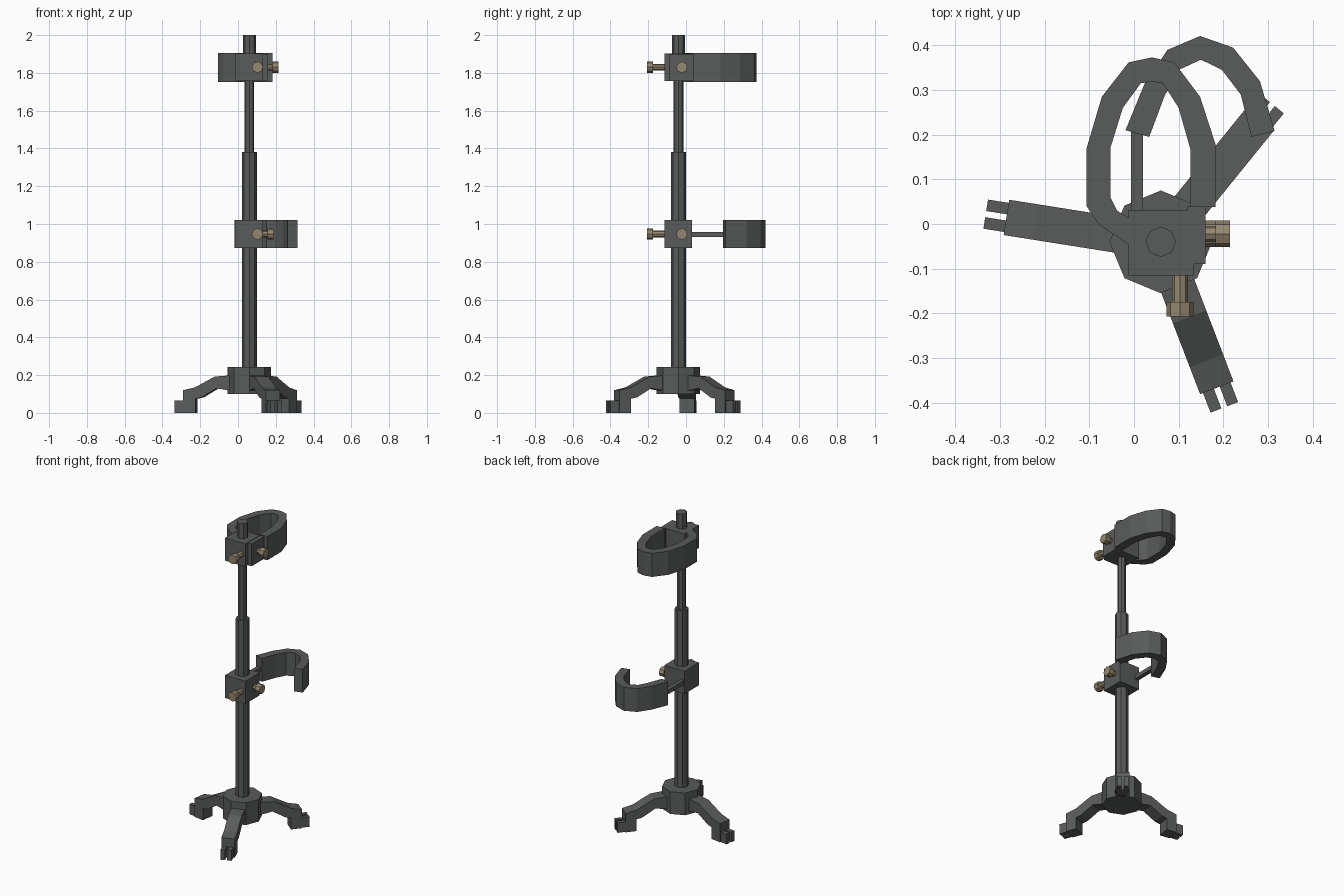
import bpy, bmesh
from math import radians, pi
from mathutils import Matrix, Vector

if "Cube" in bpy.data.objects:
    bpy.data.objects.remove(bpy.data.objects["Cube"])


def material(name, rgb):
    m = bpy.data.materials.new(name)
    m.diffuse_color = (*rgb, 1)
    m.use_nodes = True
    m.node_tree.nodes["Principled BSDF"].inputs["Base Color"].default_value = m.diffuse_color
    return m


IRON = material("dark_iron", (0.10, 0.105, 0.105))
BRASS = material("brass", (0.30, 0.24, 0.16))
CX, CY = 0.06, -0.04  # pole axis


def finish(name, bm, mat=IRON):
    bmesh.ops.recalc_face_normals(bm, faces=bm.faces)
    me = bpy.data.meshes.new(name)
    bm.to_mesh(me)
    bm.free()
    me.materials.append(mat)
    ob = bpy.data.objects.new(name, me)
    bpy.context.collection.objects.link(ob)
    return ob


def add_box(bm, lo, hi, matrix=Matrix()):
    lo, hi = Vector(lo), Vector(hi)
    bmesh.ops.create_cube(bm, size=1, matrix=matrix @ Matrix.Translation((lo + hi) / 2)
                          @ Matrix.Diagonal((*(hi - lo), 1)))


def add_rod(bm, start, end, r, sides=8):
    start, end = Vector(start), Vector(end)
    axis = end - start
    rot = axis.to_track_quat('Z', 'Y').to_matrix().to_4x4()
    bmesh.ops.create_cone(bm, cap_ends=True, segments=sides, radius1=r, radius2=r,
                          depth=axis.length, matrix=Matrix.Translation((start + end) / 2) @ rot)


def add_prism(bm, points, offset):
    face = bm.faces.new([bm.verts.new(p) for p in points])
    ext = bmesh.ops.extrude_face_region(bm, geom=[face], use_keep_orig=True)
    verts = [g for g in ext["geom"] if isinstance(g, bmesh.types.BMVert)]
    bmesh.ops.translate(bm, verts=verts, vec=offset)
    return verts


# Pole: thick lower tube, thin rod, top section
for name, z0, z1, r in (("lower_pole", 0.10, 1.38, 0.040),
                        ("upper_pole", 1.36, 1.80, 0.026),
                        ("pole_top", 1.76, 2.0, 0.034)):
    bm = bmesh.new()
    add_rod(bm, (CX, CY, z0), (CX, CY, z1), r)
    finish(name, bm)

# Base hub
bm = bmesh.new()
add_rod(bm, (CX, CY, 0.10), (CX, CY, 0.243), 0.115)
finish("base_hub", bm)

# Three legs with forked toes (side profile: distance from the pole, height)
LEG = [(0.08, 0.20), (0.18, 0.192), (0.285, 0.135), (0.35, 0.12), (0.35, 0),
       (0.283, 0), (0.283, 0.075), (0.25, 0.082), (0.17, 0.13), (0.08, 0.115)]
for i, angle in enumerate((171, 51, -69)):
    place = Matrix.Translation((CX, CY, 0)) @ Matrix.Rotation(radians(angle), 4, 'Z')
    bm = bmesh.new()
    add_prism(bm, [(r, -0.04, z) for r, z in LEG], (0, 0.08, 0))
    for y in (-0.02, 0.02):
        add_box(bm, (0.34, y - 0.013, 0), (0.397, y + 0.013, 0.065))
    bm.transform(place)
    finish(f"leg_{i + 1}", bm)

# Clamp blocks with two thumb screws each
for level, z, side_x in (("lower", 0.947, 0.133), ("upper", 1.83, 0.16)):
    bm = bmesh.new()
    add_box(bm, (-0.012, -0.115, z - 0.073), (0.133, 0.031, z + 0.073))
    finish(level + "_clamp_block", bm)
    bm = bmesh.new()
    add_rod(bm, (0.103, -0.10, z), (0.103, -0.175, z), 0.018)
    add_rod(bm, (0.103, -0.175, z), (0.103, -0.207, z), 0.03)
    finish(level + "_front_screw", bm, BRASS)
    bm = bmesh.new()
    add_rod(bm, (side_x - 0.02, -0.022, z), (side_x + 0.022, -0.022, z), 0.018)
    add_rod(bm, (side_x + 0.022, -0.022, z), (side_x + 0.055, -0.022, z), 0.03)
    finish(level + "_side_screw", bm, BRASS)


def band(name, outer, inner, z0, z1):
    bm = bmesh.new()
    add_prism(bm, [(x, y, z0) for x, y in outer + inner[::-1]], (0, 0, z1 - z0))
    return finish(name, bm)


# Upper oval ring and its side plate
band("upper_ring",
     [(0.182, 0.038), (0.182, 0.18), (0.148, 0.285), (0.09, 0.362), (0.04, 0.373), (-0.012, 0.362),
      (-0.072, 0.285), (-0.106, 0.17), (-0.106, 0.04), (-0.08, 0.0), (-0.005, -0.05)],
     [(0.126, 0.038), (0.127, 0.165), (0.10, 0.26), (0.065, 0.315), (0.04, 0.319), (0.015, 0.315),
      (-0.025, 0.26), (-0.053, 0.17), (-0.053, 0.06), (-0.038, 0.03), (-0.005, 0.01)],
     1.753, 1.905)
bm = bmesh.new()
add_box(bm, (0.12, -0.09, 1.757), (0.16, 0.04, 1.90))
finish("upper_ring_plate", bm)

# Lower open hook and the arm that carries it
band("lower_hook",
     [(-0.019, 0.21), (0.024, 0.315), (0.075, 0.39), (0.148, 0.421),
      (0.222, 0.395), (0.282, 0.32), (0.315, 0.208)],
     [(0.034, 0.195), (0.069, 0.288), (0.10, 0.345), (0.15, 0.368),
      (0.197, 0.345), (0.239, 0.29), (0.263, 0.195)],
     0.872, 1.022)
bm = bmesh.new()
add_box(bm, (-0.007, 0.02, 0.932), (0.02, 0.225, 0.958))
finish("lower_hook_arm", bm)
